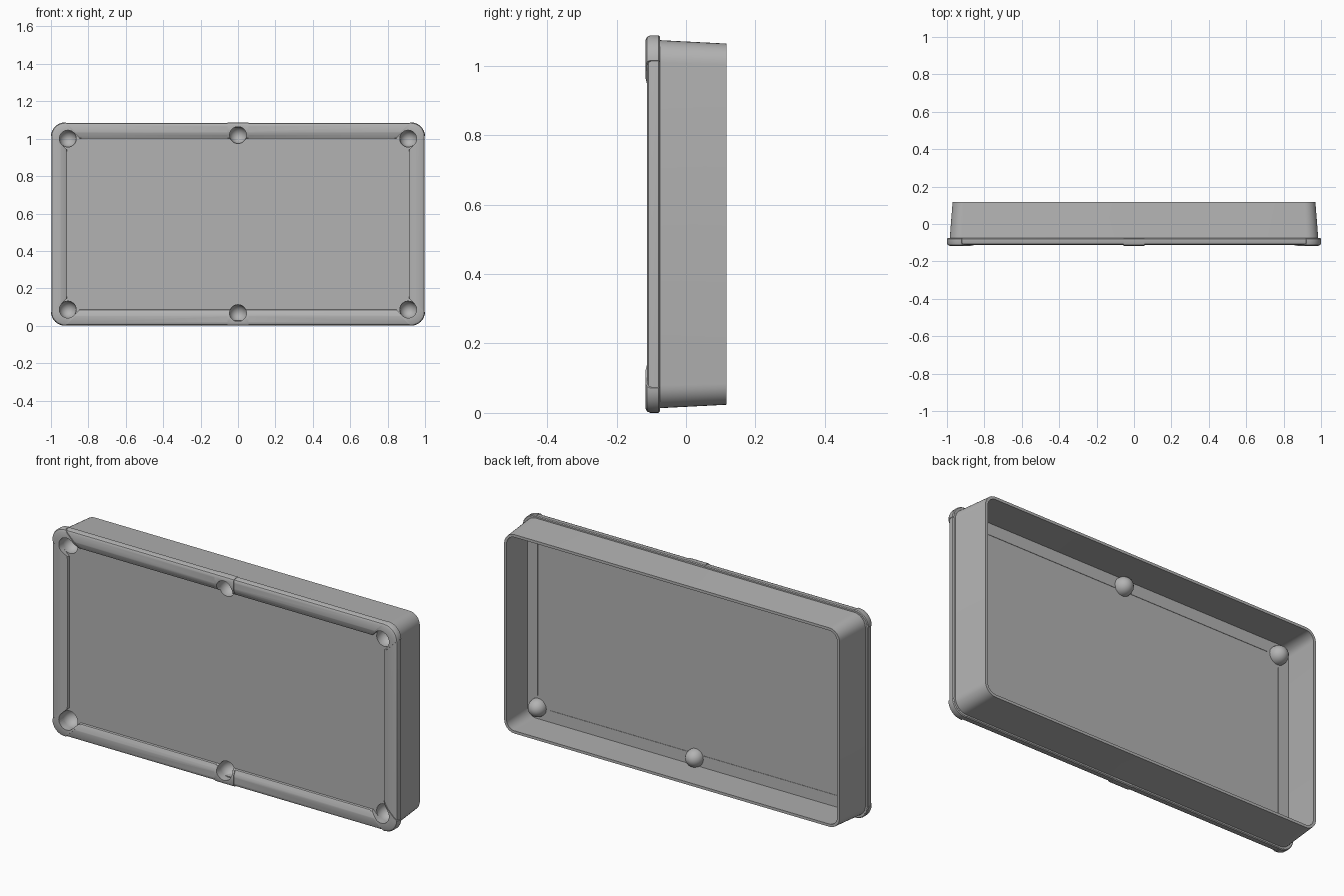
import bpy, bmesh, math
from mathutils import Matrix, Vector

if "Cube" in bpy.data.objects:
    bpy.data.objects.remove(bpy.data.objects["Cube"], do_unlink=True)

HX, HZ = 1.0, 0.5435          # half width and half height
MID = Vector((0, 0, HZ))      # centre of the table
CORNERS = [(sx * 0.91, sz * 0.457) for sx in (-1, 1) for sz in (-1, 1)]
MIDDLES = [(0, sz * 0.476) for sz in (-1, 1)]
POCKET_R = 0.045

grey = bpy.data.materials.new("grey")
grey.use_nodes = True
grey.diffuse_color = (0.45, 0.45, 0.45, 1)
grey.node_tree.nodes["Principled BSDF"].inputs["Base Color"].default_value = (0.45, 0.45, 0.45, 1)


def make(name, bm):
    bmesh.ops.recalc_face_normals(bm, faces=bm.faces)
    bmesh.ops.translate(bm, verts=bm.verts, vec=MID)
    mesh = bpy.data.meshes.new(name)
    bm.to_mesh(mesh)
    bm.free()
    mesh.materials.append(grey)
    ob = bpy.data.objects.new(name, mesh)
    bpy.context.collection.objects.link(ob)
    return ob


def ring(bm, hx, hz, r, y, n=8):
    """Rounded rectangle of vertices in the xz plane."""
    verts = []
    for q, (sx, sz) in enumerate([(1, 1), (-1, 1), (-1, -1), (1, -1)]):
        for i in range(n + 1):
            a = math.pi / 2 * (q + i / n)
            verts.append(bm.verts.new((sx * (hx - r) + r * math.cos(a), y,
                                       sz * (hz - r) + r * math.sin(a))))
    return verts


def frame(name, rings):
    """Closed frame lofted through (half x, half z, radius, y) rings."""
    bm = bmesh.new()
    loops = [ring(bm, *r) for r in rings]
    for a, b in zip(loops, loops[1:] + loops[:1]):
        for i in range(len(a)):
            j = (i + 1) % len(a)
            bm.faces.new((a[i], a[j], b[j], b[i]))
    return make(name, bm)


def rail_frame(name, grow, top):
    profile = [(0.085, -0.078), (0.004, -0.075), (0, -0.079), (0, top + 0.014),
               (0.004, top + 0.005), (0.014, top), (0.05, top), (0.065, top + 0.004),
               (0.083, top + 0.013), (0.085, top + 0.017)]
    return frame(name, [(HX + grow - d, HZ + grow - d, max(0.075 - d, 0.004), y)
                        for d, y in profile])


def box(bm, x, z, size, angle=0):
    m = Matrix.Translation((x, 0, z)) @ Matrix.Rotation(angle, 4, "Y") @ Matrix.Diagonal((*size, 1))
    bmesh.ops.create_cube(bm, size=1, matrix=m)


def diagonal(x, z):
    """Turn that points a box's x axis along a corner's diagonal."""
    return -math.pi / 4 if x * z > 0 else math.pi / 4


def boolean(ob, cutter, op):
    mod = ob.modifiers.new(op, "BOOLEAN")
    mod.object, mod.operation, mod.solver = cutter, op, "EXACT"
    bpy.context.view_layer.objects.active = ob
    bpy.ops.object.modifier_apply(modifier=mod.name)


# Cutters: pocket holes, corner jaws, trim areas
bm = bmesh.new()
for x, z in CORNERS + MIDDLES:
    m = Matrix.Translation((x, -0.05, z)) @ Matrix.Rotation(math.pi / 2, 4, "X")
    bmesh.ops.create_cone(bm, cap_ends=True, segments=32, radius1=POCKET_R,
                          radius2=POCKET_R, depth=0.3, matrix=m)
holes = make("hole_cutter", bm)

bm = bmesh.new()
for x, z in CORNERS:
    step = math.copysign(0.05, x), math.copysign(0.05, z)
    box(bm, x - step[0], z - step[1], (0.141, 0.4, 2 * POCKET_R), diagonal(x, z))
jaws = make("jaw_cutter", bm)

bm = bmesh.new()
for x, z in CORNERS:
    box(bm, x, z, (0.4, 0.4, 0.106), diagonal(x, z))
for x, z in MIDDLES:
    box(bm, x, z, (0.11, 0.4, 0.3))
trim_area = make("trim_cutter", bm)

# Rails and the slightly raised pocket trims
rail = rail_frame("rail", -0.002, -0.113)
trim = rail_frame("pocket_trim", 0, -0.117)
boolean(trim, trim_area, "INTERSECT")
for ob in (rail, trim):
    boolean(ob, holes, "DIFFERENCE")
    boolean(ob, jaws, "DIFFERENCE")

# Playing bed
bm = bmesh.new()
box(bm, 0, 0, (1.88, 0.01, 0.97))
bmesh.ops.translate(bm, verts=bm.verts, vec=(0, -0.085, 0))
bed = make("bed", bm)
boolean(bed, holes, "DIFFERENCE")

# Tapered skirt, open at the back
skirt = frame("skirt", [(0.985, 0.53, 0.065, -0.077), (0.97, 0.52, 0.06, 0.117),
                        (0.956, 0.506, 0.046, 0.117), (0.971, 0.516, 0.051, -0.077)])

# Pocket cups
cups = []
for k, (x, z) in enumerate(CORNERS + MIDDLES):
    bm = bmesh.new()
    arc = [(POCKET_R + 0.001, -0.09)]
    arc += [((POCKET_R + 0.001) * math.cos(t * math.pi / 12),
             -0.075 + 0.05 * math.sin(t * math.pi / 12)) for t in range(7)]
    verts = [bm.verts.new((x + r, y, z)) for r, y in arc]
    edges = [bm.edges.new(p) for p in zip(verts, verts[1:])]
    bmesh.ops.spin(bm, geom=verts + edges, cent=(x, 0, z), axis=(0, 1, 0),
                   angle=2 * math.pi, steps=32)
    bmesh.ops.remove_doubles(bm, verts=bm.verts, dist=0.0005)
    cups.append(make("pocket_cup_%d" % (k + 1), bm))

for cutter in (holes, jaws, trim_area):
    bpy.data.objects.remove(cutter, do_unlink=True)

# Smooth shading with sharp edges kept
bpy.ops.object.select_all(action="DESELECT")
for ob in [rail, trim, bed, skirt] + cups:
    ob.select_set(True)
bpy.context.view_layer.objects.active = rail
bpy.ops.object.shade_smooth_by_angle(angle=math.radians(35))
